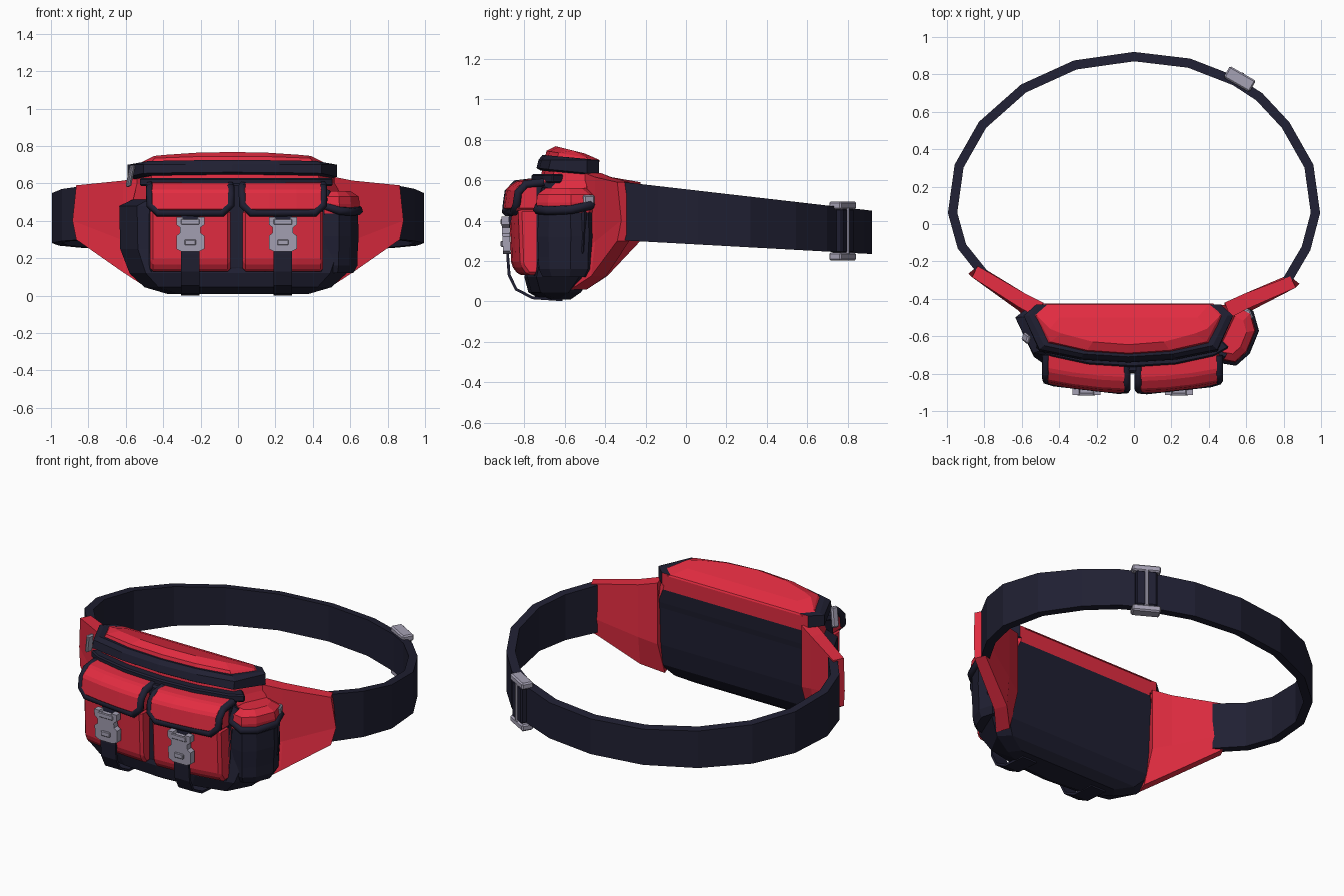
import bpy, bmesh, math
from mathutils import Matrix, Vector

cube = bpy.data.objects.get("Cube")
if cube:
    bpy.data.objects.remove(cube)


def material(name, rgb):
    m = bpy.data.materials.new(name)
    m.use_nodes = True
    m.diffuse_color = (*rgb, 1)
    m.node_tree.nodes["Principled BSDF"].inputs["Base Color"].default_value = (*rgb, 1)
    return m


RED = material("red fabric", (0.76, 0.025, 0.052))
NAVY = material("navy webbing", (0.014, 0.014, 0.032))
GREY = material("grey plastic", (0.38, 0.36, 0.46))
BOW = .23


def finish(name, bm, mats, bevel=0, bend=0, rule=None):
    """Turn a bmesh into an object, with optional curving back at the sides."""
    bmesh.ops.recalc_face_normals(bm, faces=bm.faces)
    if bevel:
        sharp = [e for e in bm.edges if e.calc_face_angle(0) > .1]
        bmesh.ops.bevel(bm, geom=sharp, offset=bevel, segments=1,
                        affect='EDGES', clamp_overlap=True)
    for v in bm.verts:
        v.co.y += bend * v.co.x ** 2
    bm.normal_update()
    if rule:
        for f in bm.faces:
            f.material_index = rule(f.calc_center_median(), f.normal)
    me = bpy.data.meshes.new(name)
    bm.to_mesh(me)
    bm.free()
    for m in mats:
        me.materials.append(m)
    ob = bpy.data.objects.new(name, me)
    bpy.context.collection.objects.link(ob)
    return ob


def loft(name, rings, *mats, **kw):
    """Skin a row of equal rings and cap both ends."""
    bm = bmesh.new()
    rows = [[bm.verts.new(p) for p in r] for r in rings]
    n = len(rows[0])
    for a, b in zip(rows, rows[1:]):
        for i in range(n):
            j = (i + 1) % n
            bm.faces.new((a[i], a[j], b[j], b[i]))
    bm.faces.new(rows[0])
    bm.faces.new(rows[-1])
    return finish(name, bm, mats, **kw)


def box(name, loc, size, mat, rot=(0, 0, 0), bevel=0.008):
    bm = bmesh.new()
    bmesh.ops.create_cube(bm, size=1, matrix=Matrix.Diagonal((*size, 1)))
    ob = finish(name, bm, [mat], bevel=bevel)
    ob.location, ob.rotation_euler = loc, rot
    return ob


def slab(name, profile, x0, x1, mat, bevel):
    """Side profile (y, z) stretched across x and bowed around the wearer."""
    xs = [x0 + (x1 - x0) * i / 3 for i in range(4)]
    return loft(name, [[(x, y, z) for y, z in profile] for x in xs], mat, bevel=bevel, bend=BOW)


def ribbon(name, path, thick, place, mat):
    """Flat strap along a 2D path; place() turns a point and edge 0/1 into 3D."""
    rings = []
    for i, p in enumerate(path):
        d = Vector(path[min(i + 1, len(path) - 1)]) - Vector(path[max(i - 1, 0)])
        n = Vector((-d.y, d.x)).normalized() * thick / 2
        a, b = Vector(p) + n, Vector(p) - n
        rings.append([place(a, 0), place(b, 0), place(b, 1), place(a, 1)])
    return loft(name, rings, mat)


def tube(name, pts, radius, mat):
    cu = bpy.data.curves.new(name, 'CURVE')
    cu.dimensions = '3D'
    cu.bevel_depth, cu.bevel_resolution, cu.use_fill_caps = radius, 1, True
    sp = cu.splines.new('POLY')
    sp.points.add(len(pts) - 1)
    for q, p in zip(sp.points, pts):
        q.co = (*p, 1)
    cu.materials.append(mat)
    ob = bpy.data.objects.new(name, cu)
    bpy.context.collection.objects.link(ob)
    bpy.ops.object.select_all(action='DESELECT')
    ob.select_set(True)
    bpy.context.view_layer.objects.active = ob
    bpy.ops.object.convert(target='MESH')


def plan(w, yb, yf, z, tilt=0, cx=0):
    """Bag outline from above: flat back, slanted sides, bowed front."""
    half = [(.88 * w, yb), (w, yb - .06), (.85 * w, yf + .06), (.45 * w, yf + .015)]
    pts = half + [(0, yf)] + [(-x, y) for x, y in reversed(half)]
    return [(x + cx, y, z - tilt * (y - yf)) for x, y in pts]


# Main bag: navy base with a ledge, navy back panel, red upper part
loft("bag_body", [plan(.38, -.57, -.72, .01), plan(.50, -.52, -.78, .045),
                  plan(.58, -.47, -.80, .12), plan(.63, -.45, -.77, .25),
                  plan(.635, -.44, -.75, .48), plan(.56, -.435, -.73, .515),
                  plan(.53, -.43, -.72, .60, cx=-.01), plan(.52, -.43, -.71, .665, cx=-.02)], RED, NAVY,
     rule=lambda c, n: int(c.z < .505 or (n.y > .9 and c.z < .6)))

# Lid with zipper band
loft("zipper_band", [plan(.53, -.43, -.72, .648, .1, -.03), plan(.56, -.43, -.74, .66, .1, -.03),
                     plan(.56, -.43, -.73, .70, cx=-.03), plan(.53, -.43, -.71, .725, .09, -.03)],
     NAVY, RED, rule=lambda c, n: int(n.y > .9))
loft("lid", [plan(.515, -.425, -.70, .705, .05, -.03), plan(.49, -.43, -.69, .745, .17, -.03),
             plan(.42, -.50, -.645, .768, .25, -.03)], RED)
loft("front_piping", [plan(.52, -.60, -.765, z, cx=-.01) for z in (.585, .63)], NAVY, bevel=.008)
box("zipper_pull", (-.575, -.61, .64), (.022, .045, .12), GREY, (.1, .25, -.3))

# Front pockets with flap, trim, buckle and strap
slab("pocket_backing", [(-.66, .09), (-.78, .09), (-.80, .14), (-.80, .60), (-.66, .60)],
     -.475, .455, NAVY, .012)
for side, cx in (("right", -.255), ("left", .24)):
    w = .215
    slab(side + "_pocket", [(-.74, .13), (-.83, .13), (-.865, .18), (-.875, .46), (-.74, .46)],
         cx - w, cx + w, RED, .015)
    slab(side + "_pocket_flap", [(-.73, .605), (-.83, .60), (-.89, .56), (-.905, .45), (-.73, .45)],
         cx - w, cx + w, RED, .012)
    edge = [(w, -.75, .59), (w, -.84, .58), (w, -.878, .54), (w, -.885, .485), (w - .045, -.89, .443)]
    edge += [(-x, y, z) for x, y, z in reversed(edge)]
    tube(side + "_flap_trim", [(cx + x, y + BOW * (cx + x) ** 2, z) for x, y, z in edge], .022, NAVY)
    ribbon(side + "_pocket_strap",
           [(-.875, .44), (-.89, .36), (-.892, .22), (-.885, .13), (-.85, .06), (-.77, .018), (-.62, .008)],
           .014, lambda p, k: (cx + (.05 if k else -.05), p.x + .01, p.y), NAVY)
    half = [(.045, .235), (.075, .25), (.075, .32), (.055, .335), (.055, .365), (.075, .38), (.075, .42), (.04, .42),
            (.035, .405)]
    clip = half + [(-x, z) for x, z in reversed(half)]
    loft(side + "_buckle", [[(cx + x, y - .05 * (z - .3), z) for x, z in clip] for y in (-.87, -.908)], GREY)
    for z, wide in ((.285, .06), (.395, .1)):
        box(side + "_buckle_ridge", (cx, -.91, z), (wide, .014, .03), GREY, bevel=.004)

# Side pouch on the left
SHAPE = [(.48, -.46), (.56, -.45), (.62, -.48), (.645, -.57), (.60, -.68), (.54, -.735), (.46, -.72)]


def pouch_ring(s, z):
    return [(.5 + (x - .5) * s, -.6 + (y + .6) * s, z) for x, y in SHAPE]


loft("side_pouch", [pouch_ring(.8, .12), pouch_ring(.95, .16), pouch_ring(.96, .22),
                    pouch_ring(1, .32), pouch_ring(.97, .45)], NAVY)
loft("side_pouch_flap", [pouch_ring(1.0, .44), pouch_ring(1.04, .49), pouch_ring(1.0, .53),
                         pouch_ring(.7, .56)], RED)
tube("side_flap_trim", [(x, y, z) for (x, y, _), z in
                        zip(pouch_ring(1.0, 0)[1:], (.49, .475, .455, .45, .455, .48))]
     + [(.475, -.69, .56)], .024, NAVY)
box("side_pouch_clip", (.61, -.485, .505), (.04, .06, .045), GREY, (0, 0, .4))

# Hip wings; the left one is swept less far back
for side, s, lag in (("left", 1, .055), ("right", -1, 0)):
    wing = []
    for x, (yf, yb), z0, z1, drop, point in ((.50, (-.50, -.42), .06, .635, .07, 0),
                                             (.60, (-.445, -.37), .125, .615, .02, 0),
                                             (.85, (-.285, -.225), .30, .59, 0, .02)):
        sweep = lag * ((x - .5) / .35) ** 2
        zm = z0 + .35 * (z1 - z0)
        outer, inner = s * (x + .015), s * (x - .015)
        tip = s * point
        yf, yb = yf - sweep, yb - sweep
        wing.append([(outer, yf - drop, z0), (inner, yb - drop, z0), (inner + tip, yb + point, zm),
                     (inner, yb, z1), (outer, yf, z1), (outer + tip, yf + point, zm)])
    loft(side + "_hip_wing", wing, RED)

# Waist belt, sinking slightly towards the rear
BELT = [(-.80, -.27), (-.92, -.12), (-.97, .06), (-.935, .31), (-.81, .53), (-.59, .725), (-.315, .85),
        (0, .895), (.295, .86), (.54, .765), (.67, .68), (.81, .53), (.935, .31), (.97, .06), (.92, -.13),
        (.82, -.30)]


def on_belt(p, k):
    return (p.x, p.y, .555 - .115 * p.y if k else .285 - .055 * p.y)


ribbon("waist_belt", BELT, .05, on_belt, NAVY)

# Belt adjuster
ANGLE = (0, 0, -.52)
SPOT = (.565, .775)
for part, z, size, mat in (("top_bar", .475, (.16, .07, .04), GREY),
                           ("bottom_bar", .222, (.16, .07, .04), GREY),
                           ("post", .35, (.025, .076, .24), GREY),
                           ("loop", .35, (.12, .064, .22), NAVY)):
    box("adjuster_" + part, (*SPOT, z), size, mat, ANGLE)
